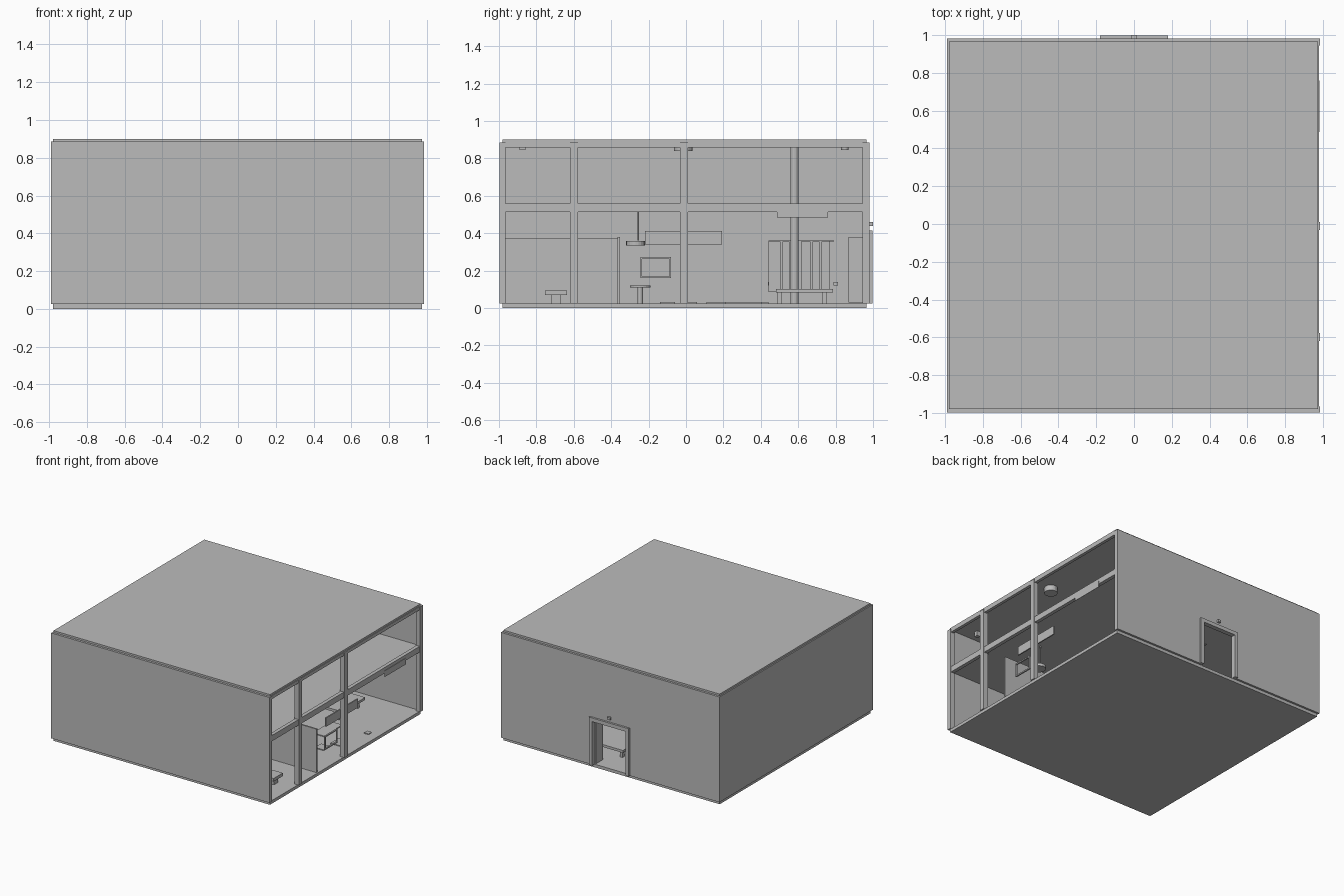
import bpy, bmesh, math

def material(name, v):
    m = bpy.data.materials.new(name)
    m.diffuse_color = (v, v, v, 1)
    return m

GREY = material("plain grey", 0.5)

def finish(name, bm):
    me = bpy.data.meshes.new(name)
    bm.to_mesh(me)
    bm.free()
    me.materials.append(GREY)
    ob = bpy.data.objects.new(name, me)
    bpy.context.collection.objects.link(ob)
    return ob

def box(name, x0, x1, y0, y1, z0, z1):
    bm = bmesh.new()
    bmesh.ops.create_cube(bm, size=1)
    for v in bm.verts:
        v.co.x = x0 + (v.co.x + .5) * (x1 - x0)
        v.co.y = y0 + (v.co.y + .5) * (y1 - y0)
        v.co.z = z0 + (v.co.z + .5) * (z1 - z0)
    return finish(name, bm)

def disc(name, x, y, z0, z1, r, n=20):
    bm = bmesh.new()
    bmesh.ops.create_cone(bm, cap_ends=True, segments=n, radius1=r, radius2=r, depth=z1 - z0)
    bmesh.ops.translate(bm, verts=bm.verts, vec=(x, y, (z0 + z1) / 2))
    return finish(name, bm)

# shell: slabs and three walls, the right side stays open
box("floor_slab", -.98, .975, -.98, .965, 0, .025)
box("roof_slab", -.98, .975, -.98, .965, .885, .9)
box("front_wall", -.99, .985, -.998, -.98, .025, .885)
box("left_wall", -.99, -.975, -.98, .965, .025, .885)
box("back_wall_left", -.99, -.155, .965, .982, .025, .885)
box("back_wall_right", .155, .985, .965, .982, .025, .885)
box("back_wall_over_door", -.155, .155, .965, .982, .385, .885)

# back door: frame, leaf opened inward, lamp
for s in (-1, 1):
    box("door_jamb", s * .18, s * .15, .96, .998, .025, .385)
box("door_head", -.18, .18, .96, .998, .385, .415)
box("door_leaf", .14, .15, .87, .96, .03, .38)
box("door_lamp", -.012, .012, .98, 1.0, .44, .46)

# frame of the open side
for y0, y1 in ((-.98, -.965), (-.62, -.578), (-.032, .01), (.945, .965)):
    box("side_column", .945, .985, y0, y1, .025, .885)
box("side_top_beam", .955, .98, -.98, .965, .858, .885)
box("side_middle_beam", .95, .98, -.98, .965, .513, .56)

# upper floor
box("upper_floor", -.975, .95, -.98, .965, .525, .555)

# round column through both floors
disc("inner_column", .55, .58, .025, .885, .022, 16)

# front room partitions
box("partition_cross", .3, .965, -.365, -.352, .025, .38)
box("partition_long", .29, .3, -.98, -.352, .025, .375)
box("bench", .68, .85, -.755, -.635, .07, .095)
box("bench_foot", .7, .83, -.72, -.67, .025, .07)

# hanging signs
box("sign_middle", .94, .95, -.22, .192, .34, .412)
box("sign_back", .981, .984, .487, .76, .485, .535)

# framed screen
for y0, y1, z0, z1 in ((-.242, -.08, .16, .17), (-.242, -.08, .262, .272),
                       (-.242, -.234, .17, .262), (-.088, -.08, .17, .262)):
    box("screen_frame", .945, .957, y0, y1, z0, z1)

# pendant lamp and small round table beneath it
disc("pendant_rod", .7, -.255, .36, .525, .004, 8)
disc("pendant_shade", .7, -.27, .335, .358, .05)
disc("small_table_top", .8, -.245, .11, .122, .055)
disc("small_table_leg", .8, -.245, .025, .11, .015, 12)

# long table with slatted screen behind it
box("long_table_top", .02, .6, .48, .785, .083, .103)
for x in (.06, .56):
    for y in (.5, .74):
        box("long_table_leg", x - .012, x + .012, y - .012, y + .012, .025, .083)
box("cabinet_back", -.02, -.01, .44, .77, .085, .36)
box("cabinet_top", -.05, .0, .44, .79, .355, .362)
for y in (.51, .56, .61, .67, .72):
    box("cabinet_slat", -.01, 0, y - .008, y + .008, .1, .355)

# flat clutter on the floor
for x, y, sx, sy in ((.5, -.1, .05, .04), (.75, .02, .04, .04), (.8, .16, .04, .05),
                     (.6, .3, .05, .12), (.88, .42, .02, .02)):
    box("floor_mat", x - sx, x + sx, y - sy, y + sy, .025, .032)

# wall sockets and ceiling lamps
for y in (.45, .8):
    box("wall_socket", -.975, -.965, y - .012, y + .012, .12, .14)
for x in (-.5, .2, .8):
    box("ceiling_lamp_front", x - .015, x + .015, -.89, -.858, .845, .885)
    disc("ceiling_lamp_middle", x, -.015, .84, .885, .05)
    disc("ceiling_lamp_back", x, .85, .845, .885, .02)
